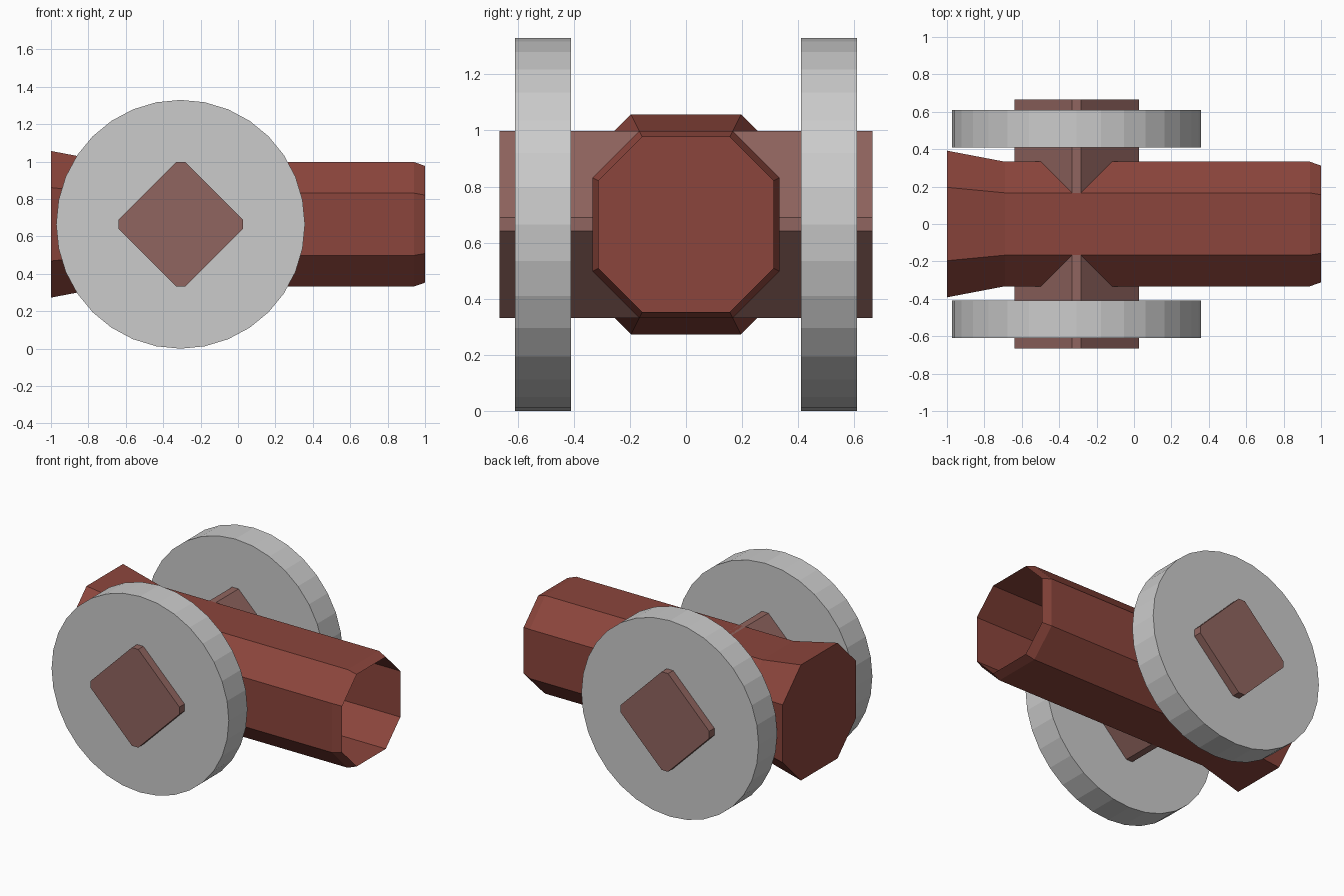
import bpy, bmesh, math

if "Cube" in bpy.data.objects:
    bpy.data.objects.remove(bpy.data.objects["Cube"])

AXLE_X, MID_Z = -0.307, 0.665


def material(name, color):
    m = bpy.data.materials.new(name)
    m.diffuse_color = color
    m.use_nodes = True
    m.node_tree.nodes["Principled BSDF"].inputs["Base Color"].default_value = m.diffuse_color
    return m


def octagon(r, c):
    """Square of half-size r with corners cut so each flat is 2c wide."""
    return [(r, -c), (r, c), (c, r), (-c, r), (-r, c), (-r, -c), (-c, -r), (c, -r)]


def circle(r, n):
    return [(r * math.sin(2 * math.pi * i / n), r * math.cos(2 * math.pi * i / n)) for i in range(n)]


def loft(name, sections, place, mat=None):
    """Skin a list of (distance, outline) sections and cap both ends."""
    bm = bmesh.new()
    rings = [[bm.verts.new(place(d, u, v)) for u, v in outline] for d, outline in sections]
    n = len(rings[0])
    for a, b in zip(rings, rings[1:]):
        for i in range(n):
            j = (i + 1) % n
            bm.faces.new((a[i], a[j], b[j], b[i]))
    bm.faces.new(rings[0])
    bm.faces.new(rings[-1])
    bmesh.ops.recalc_face_normals(bm, faces=bm.faces[:])
    mesh = bpy.data.meshes.new(name)
    bm.to_mesh(mesh)
    bm.free()
    obj = bpy.data.objects.new(name, mesh)
    bpy.context.collection.objects.link(obj)
    if mat:
        mesh.materials.append(mat)
    return obj


def along_x(d, u, v):
    return (d, u, MID_Z + v)


def along_y(d, u, v):
    return (AXLE_X + u, d, MID_Z + v)


# Barrel: flared breech, straight tube, bevelled muzzle, then the bore going back inside
barrel_rings = [(-1.0, 0.392), (-0.69, 0.333), (0.94, 0.333), (1.0, 0.312), (0.05, 0.312)]
loft("barrel", [(x, octagon(r, r / 2)) for x, r in barrel_rings], along_x,
     material("barrel_red", (0.26, 0.06, 0.045, 1)))

# Axle: diamond bar with blunted corners
axle_outline = octagon(0.333, 0.024)
loft("axle", [(-0.665, axle_outline), (0.665, axle_outline)], along_y,
     material("axle_red", (0.28, 0.13, 0.115, 1)))

# Wheels: flat 32-sided discs on both sides
for side, name in ((-1, "front_wheel"), (1, "back_wheel")):
    rim = circle(0.665, 32)
    loft(name, [(side * 0.41, rim), (side * 0.61, rim)], along_y)
